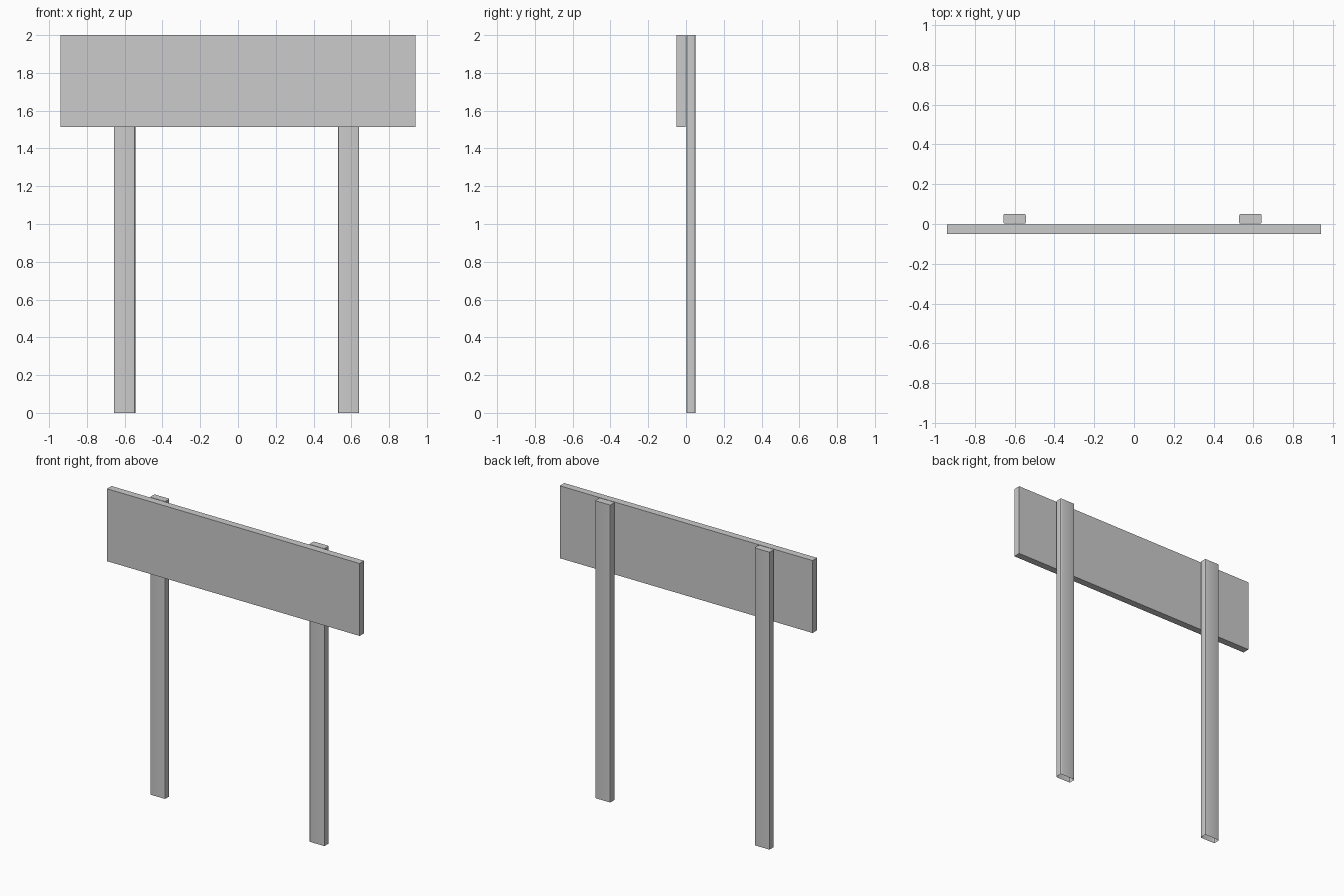
import bpy, bmesh

if "Cube" in bpy.data.objects:
    bpy.data.objects.remove(bpy.data.objects["Cube"])


def make_box(name, x0, x1, y0, y1, z0, z1):
    bm = bmesh.new()
    bmesh.ops.create_cube(bm, size=1)
    for v in bm.verts:
        v.co.x = x1 if v.co.x > 0 else x0
        v.co.y = y1 if v.co.y > 0 else y0
        v.co.z = z1 if v.co.z > 0 else z0
    return bm


def finish(bm, name):
    mesh = bpy.data.meshes.new(name)
    bm.to_mesh(mesh)
    bm.free()
    obj = bpy.data.objects.new(name, mesh)
    bpy.context.collection.objects.link(obj)
    return obj


def make_post(name, cx):
    bm = make_box(name, cx - 0.0565, cx + 0.0565, 0.002, 0.05, 0, 2)
    # rounded upright edges
    upright = [e for e in bm.edges
               if abs(e.verts[0].co.z - e.verts[1].co.z) > 1]
    bmesh.ops.bevel(bm, geom=upright, offset=0.007, segments=3,
                    profile=0.5, affect='EDGES')
    # the foot of the post is open
    foot = [f for f in bm.faces if all(v.co.z < 0.001 for v in f.verts)]
    bmesh.ops.delete(bm, geom=foot, context='FACES_ONLY')
    post = finish(bm, name)
    bpy.ops.object.select_all(action='DESELECT')
    post.select_set(True)
    bpy.context.view_layer.objects.active = post
    bpy.ops.object.shade_smooth_by_angle()


# sign board
finish(make_box("sign_board", -0.94, 0.94, -0.05, -0.002, 1.513, 2), "sign_board")

# two posts behind the board
for name, cx in (("left_post", -0.60), ("right_post", 0.585)):
    make_post(name, cx)
